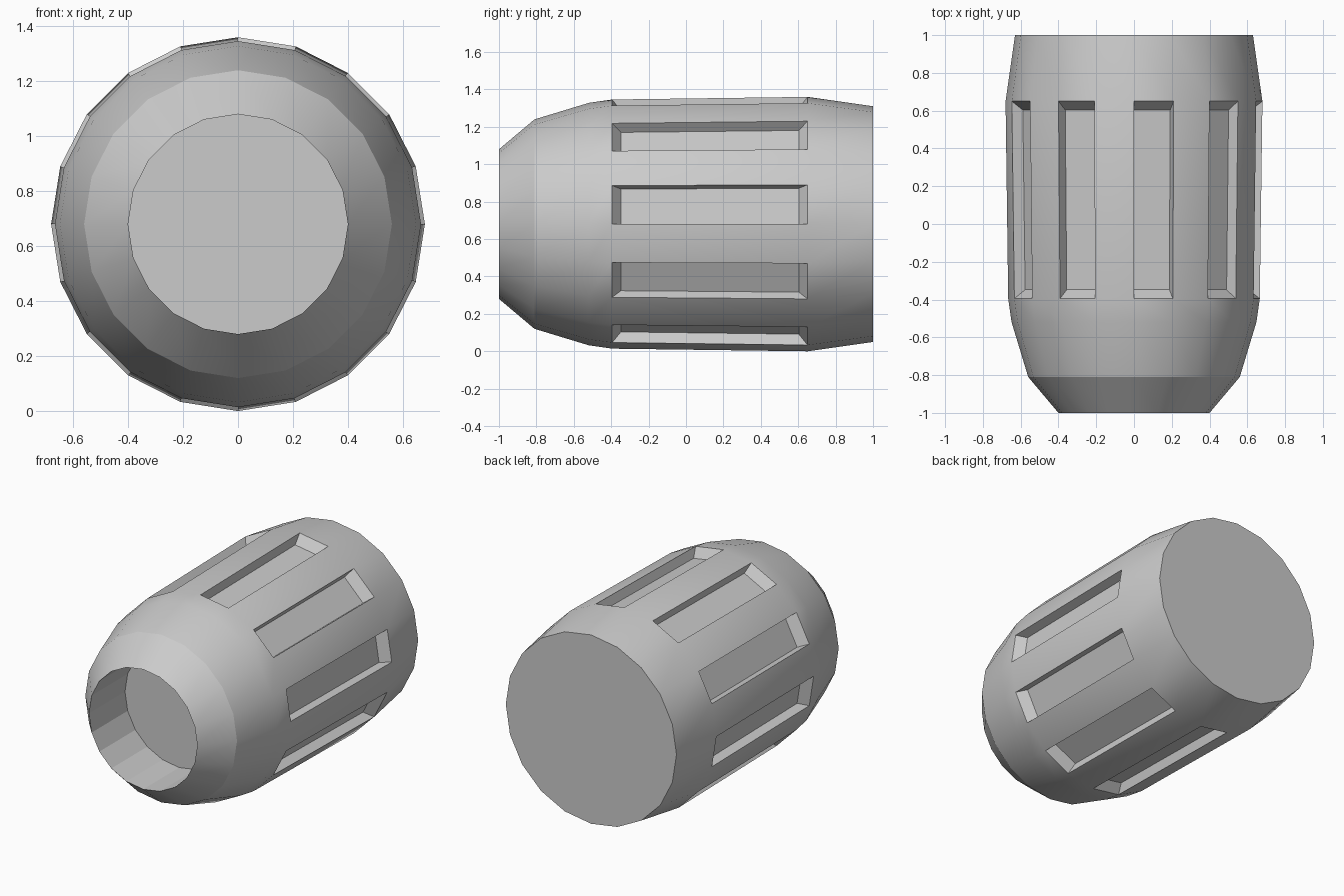
import bpy, bmesh
from math import cos, sin, pi, radians

if "Cube" in bpy.data.objects:
    bpy.data.objects.remove(bpy.data.objects["Cube"])

SIDES = 20
CZ = 0.68
SLOT_ROW = 4          # profile band that carries the slots
# (y, radius): hole floor, front rim, nose curve, slotted grip, back rim
PROFILE = [(-0.62, 0.40), (-1.0, 0.40), (-0.81, 0.56), (-0.52, 0.648),
           (-0.395, 0.666), (0.65, 0.68), (1.0, 0.63)]

bm = bmesh.new()

# Rings of the revolved body
rings = []
for y, r in PROFILE:
    rings.append([bm.verts.new((r * cos(2 * pi * i / SIDES), y, CZ + r * sin(2 * pi * i / SIDES)))
                  for i in range(SIDES)])

# Side walls; every second face of the grip band is kept for a slot
slots = []
flat = []
for row in range(len(rings) - 1):
    for i in range(SIDES):
        j = (i + 1) % SIDES
        a, b = rings[row], rings[row + 1]
        quad = [a[i], b[i], b[j], a[j]]
        if row == SLOT_ROW and i % 2 == 0:
            slots.append(quad)
            continue
        face = bm.faces.new(quad)
        if row == 0:
            flat.append(face)

# Hole floor and back cap
flat.append(bm.faces.new(rings[0]))
flat.append(bm.faces.new(rings[-1]))

# Slots: floor is the outer face scaled toward the body centre
S, CY = 0.91, 0.1275
for quad in slots:
    inner = [bm.verts.new((v.co.x * S, CY + (v.co.y - CY) * S, CZ + (v.co.z - CZ) * S))
             for v in quad]
    for k in range(4):
        n = (k + 1) % 4
        flat.append(bm.faces.new([quad[k], quad[n], inner[n], inner[k]]))
    flat.append(bm.faces.new(inner))

bmesh.ops.recalc_face_normals(bm, faces=bm.faces[:])
flat_ids = set()
bm.faces.index_update()
for f in flat:
    flat_ids.add(f.index)

mesh = bpy.data.meshes.new("slotted_barrel")
bm.to_mesh(mesh)
bm.free()
barrel = bpy.data.objects.new("slotted_barrel", mesh)
bpy.context.collection.objects.link(barrel)

# Smooth outer skin, flat hole, caps and slots
bpy.context.view_layer.objects.active = barrel
barrel.select_set(True)
bpy.ops.object.shade_smooth_by_angle(angle=radians(21))
for p in mesh.polygons:
    if p.index in flat_ids:
        p.use_smooth = False
